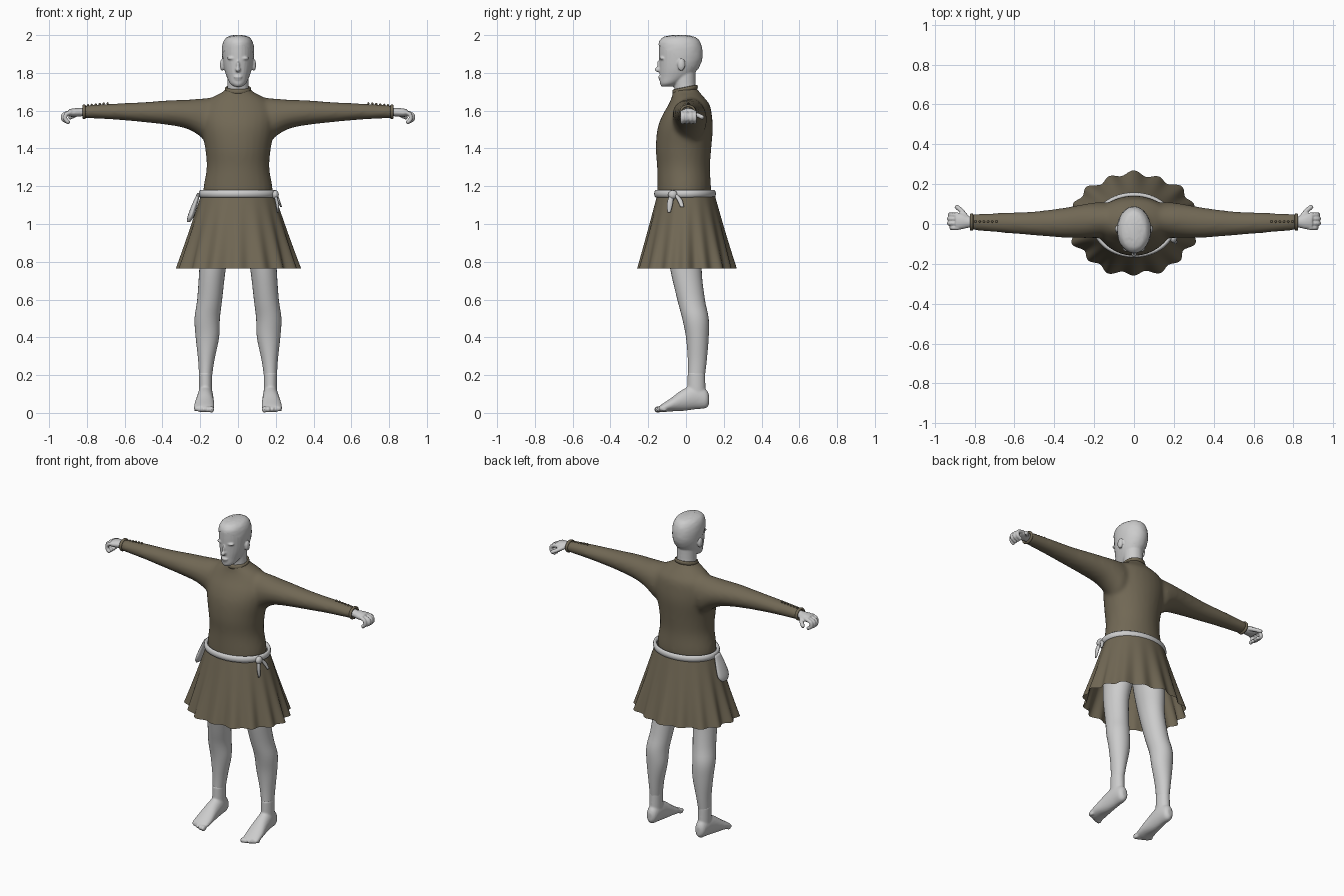
import bpy, bmesh, math, random
from mathutils import Matrix, Vector

if "Cube" in bpy.data.objects:
    bpy.data.objects.remove(bpy.data.objects["Cube"])

random.seed(3)


def material(name, rgb):
    m = bpy.data.materials.new(name)
    m.diffuse_color = (*rgb, 1)
    m.use_nodes = True
    m.node_tree.nodes["Principled BSDF"].inputs["Base Color"].default_value = m.diffuse_color
    return m


GREY = material("pale grey", (0.6, 0.6, 0.6))
BROWN = material("olive brown", (0.165, 0.138, 0.09))


def spline(rings, m):
    """Catmull-Rom interpolation of ring values, m steps per span."""
    out = []
    for i in range(len(rings) - 1):
        p0, p1 = rings[max(i - 1, 0)], rings[i]
        p2, p3 = rings[i + 1], rings[min(i + 2, len(rings) - 1)]
        for k in range(m):
            t = k / m
            out.append([0.5 * (2 * b + (c - a) * t + (2 * a - 5 * b + 4 * c - d) * t * t
                               + (3 * b - a - 3 * c + d) * t ** 3)
                        for a, b, c, d in zip(p0, p1, p2, p3)])
    return out + [list(rings[-1])]


def loft(bm, rings, axis="z", n=28, m=4):
    """Closed body through oval rings (position, centre a, centre b, radius a, radius b)."""
    loops = []
    for t, a, b, ra, rb in spline(rings, m):
        loop = []
        for k in range(n):
            w = 2 * math.pi * k / n
            u, v = a + ra * math.cos(w), b + rb * math.sin(w)
            loop.append(bm.verts.new({"z": (u, v, t), "x": (t, u, v), "y": (u, t, v)}[axis]))
        loops.append(loop)
    for p, q in zip(loops, loops[1:]):
        for k in range(n):
            bm.faces.new((p[k], p[(k + 1) % n], q[(k + 1) % n], q[k]))
    bm.faces.new(loops[0])
    bm.faces.new(loops[-1])


def ball(bm, loc, size, seg=12):
    bmesh.ops.create_uvsphere(bm, u_segments=seg, v_segments=seg // 2 + 2, radius=1,
                              matrix=Matrix.Translation(loc) @ Matrix.Diagonal((*size, 1)))


def finger(bm, pts, r):
    for p in spline(pts, 5):
        ball(bm, p, (r, r, r), 8)


def hoop(bm, centre, rx, ry, w, h, axis="z", tilt=0, n=48):
    """Oval hoop with an oval section of half width w and half height h."""
    grid = []
    for k in range(n):
        t = 2 * math.pi * k / n
        row = []
        for j in range(8):
            s = 2 * math.pi * j / 8
            d = w * math.cos(s)
            a, b, c = (rx + d) * math.cos(t), (ry + d) * math.sin(t), h * math.sin(s)
            p = Vector((a, b, c + tilt * b)) if axis == "z" else Vector((c, a, b))
            row.append(bm.verts.new(p + Vector(centre)))
        grid.append(row)
    for k in range(n):
        p, q = grid[k], grid[(k + 1) % n]
        for j in range(8):
            bm.faces.new((p[j], q[j], q[(j + 1) % 8], p[(j + 1) % 8]))


def both(bm):
    """Add a copy mirrored to the other side."""
    geo = bmesh.ops.duplicate(bm, geom=bm.verts[:] + bm.edges[:] + bm.faces[:])["geom"]
    for v in geo:
        if isinstance(v, bmesh.types.BMVert):
            v.co.x = -v.co.x


def finish(name, bm, mat, voxel=0, smooth=4):
    bmesh.ops.recalc_face_normals(bm, faces=bm.faces[:])
    me = bpy.data.meshes.new(name)
    bm.to_mesh(me)
    bm.free()
    me.shade_smooth()
    me.materials.append(mat)
    ob = bpy.data.objects.new(name, me)
    bpy.context.collection.objects.link(ob)
    if voxel:
        r = ob.modifiers.new("fuse", "REMESH")
        r.mode, r.voxel_size, r.use_smooth_shade = "VOXEL", voxel, True
        s = ob.modifiers.new("soften", "SMOOTH")
        s.factor, s.iterations = 0.5, smooth
    return ob


# Tunic: sleeves fused with the torso
bm = bmesh.new()
loft(bm, [(0.10, .02, 1.56, .08, .12), (0.16, .02, 1.55, .09, .117), (0.21, .018, 1.567, .088, .096),
          (0.27, .013, 1.581, .083, .077), (0.36, .006, 1.589, .074, .066), (0.5, .003, 1.592, .06, .053),
          (0.66, .006, 1.595, .05, .042), (0.82, .01, 1.594, .04, .033)], "x")
both(bm)
loft(bm, [(1.15, 0, -.01, .185, .141), (1.2, 0, -.01, .182, .142), (1.3, 0, -.013, .166, .14),
          (1.4, 0, -.013, .174, .147), (1.5, 0, -.005, .193, .147), (1.57, 0, .005, .2, .133),
          (1.63, 0, .016, .18, .11), (1.67, 0, .01, .135, .086), (1.7, 0, 0, .08, .07),
          (1.72, 0, -.003, .062, .062)])
finish("tunic", bm, BROWN, 0.011, 8)

# Collar, cuffs and sleeve buttons
bm = bmesh.new()
hoop(bm, (0, -.005, 1.712), .063, .061, .007, .013, tilt=0.2)
finish("collar", bm, BROWN)
bm = bmesh.new()
hoop(bm, (0.815, .01, 1.594), .037, .032, .007, .009, "x", n=24)
for i in range(6):
    ball(bm, (0.69 + i * 0.021, .012, 1.638 - i * 0.002), (.006, .006, .007), 8)
both(bm)
finish("cuffs_and_buttons", bm, BROWN)

# Pleated skirt, open below, folds deepening towards the hem
bm = bmesh.new()
N, ROWS = 192, 12
rows = []
for i in range(ROWS + 1):
    t = i / ROWS
    row = []
    for k in range(N):
        a = 2 * math.pi * k / N
        f = 1 + t ** 1.3 * (0.042 * math.cos(16 * a) + 0.022 * math.cos(7 * a + 1.2))
        row.append(bm.verts.new(((.19 + .128 * t) * f * math.cos(a),
                                 (.148 + .105 * t) * f * math.sin(a), 1.17 - .405 * t)))
    rows.append(row)
for p, q in zip(rows, rows[1:]):
    for k in range(N):
        bm.faces.new((p[k], q[k], q[(k + 1) % N], p[(k + 1) % N]))
finish("skirt", bm, BROWN)

# Belt with knot and hanging ends
bm = bmesh.new()
hoop(bm, (0, -.005, 1.16), .197, .152, .012, .021, n=64)
ball(bm, (.198, -.07, 1.155), (.018, .025, .024))
loft(bm, [(1.16, .197, -.075, .008, .01), (1.11, .207, -.085, .008, .016), (1.06, .213, -.09, .005, .008)], n=12)
loft(bm, [(1.16, .2, -.06, .008, .01), (1.13, .212, -.035, .008, .014), (1.09, .228, -.02, .005, .01)], n=12)
finish("belt", bm, GREY)

# Belt pouch
bm = bmesh.new()
loft(bm, [(1.165, -.207, -.02, .008, .028), (1.1, -.23, -.02, .015, .043), (1.04, -.25, -.02, .017, .05),
          (1.01, -.262, -.02, .008, .028)], n=16)
finish("pouch", bm, GREY)

# Head with neck, face and ears
HEAD = [(1.728, 0, -.1, .022, .03), (1.745, 0, -.086, .043, .052), (1.78, 0, -.055, .06, .084),
        (1.82, 0, -.04, .073, .1), (1.87, 0, -.03, .081, .112), (1.92, 0, -.03, .083, .113),
        (1.96, 0, -.034, .076, .106), (1.985, 0, -.035, .058, .083), (1.995, 0, -.035, .026, .04)]
bm = bmesh.new()
loft(bm, HEAD)
loft(bm, [(1.66, 0, .005, .065, .065), (1.72, 0, -.005, .057, .057), (1.82, 0, -.01, .056, .06)])
ball(bm, (0, -.147, 1.817), (.014, .02, .013))
ball(bm, (0, -.14, 1.84), (.009, .014, .03))
ball(bm, (0, -.137, 1.778), (.024, .012, .006))
ball(bm, (0, -.133, 1.767), (.02, .012, .007))
ball(bm, (0, -.12, 1.743), (.022, .018, .015))
for s in (-1, 1):
    ball(bm, (s * .032, -.125, 1.877), (.026, .016, .008))
    ball(bm, (s * .03, -.12, 1.857), (.014, .012, .008))
    ball(bm, (s * .084, -.025, 1.842), (.012, .02, .032))
finish("head", bm, GREY, 0.005, 2)

# Short hair: cap cut along a sloping hairline, slightly rough
bm = bmesh.new()
loft(bm, HEAD, n=40, m=5)
for v in bm.verts:
    c = Vector((0, -.033, 1.87))
    v.co = c + (v.co - c) * (1.03 + random.uniform(-.008, .008))
bmesh.ops.bisect_plane(bm, geom=bm.verts[:] + bm.edges[:] + bm.faces[:], clear_inner=True,
                       plane_co=(0, -.14, 1.945), plane_no=(0, .54, .84))
finish("hair", bm, GREY)

# Hands with curled fingers
bm = bmesh.new()
loft(bm, [(.8, .01, 1.594, .028, .024), (.83, .01, 1.592, .029, .022), (.865, .013, 1.59, .04, .023),
          (.895, .013, 1.588, .042, .02)], "x", 16)
for i, y in enumerate((-.02, .003, .026, .047)):
    e = .004 * (i in (1, 2)) - .008 * (i == 0)
    finger(bm, [(.885, y, 1.592), (.918 + e, y, 1.58), (.922 + e, y, 1.555), (.9, y, 1.54)], .0115)
finger(bm, [(.84, .035, 1.588), (.865, .065, 1.575), (.888, .085, 1.565)], .0125)
both(bm)
finish("hands", bm, GREY, 0.005, 2)

# Legs
bm = bmesh.new()
loft(bm, [(1.1, .088, 0, .086, .11), (.9, .118, 0, .082, .1), (.76, .135, 0, .07, .083),
          (.6, .15, .027, .066, .073), (.5, .163, .05, .067, .07), (.4, .162, .06, .062, .06),
          (.28, .168, .06, .043, .05), (.19, .172, .055, .034, .044)])
both(bm)
finish("legs", bm, GREY)

# Feet with toes and ankle bands
bm = bmesh.new()
loft(bm, [(.215, .172, .055, .036, .046), (.13, .172, .055, .036, .048), (.06, .172, .055, .036, .05)])
loft(bm, [(.122, .172, .07, .014, .025), (.105, .172, .075, .032, .05), (.05, .172, .085, .04, .066),
          (-.02, .175, .066, .046, .056), (-.08, .178, .043, .053, .035), (-.125, .18, .026, .053, .022),
          (-.142, .18, .021, .046, .014)], "y")
for i in range(5):
    r = .018 - .0015 * i
    ball(bm, (.14 + .021 * i, -.148 + .004 * i * i / 2, .018), (r * .75, r * 1.2, r))
both(bm)
finish("feet", bm, GREY, 0.006, 3)
